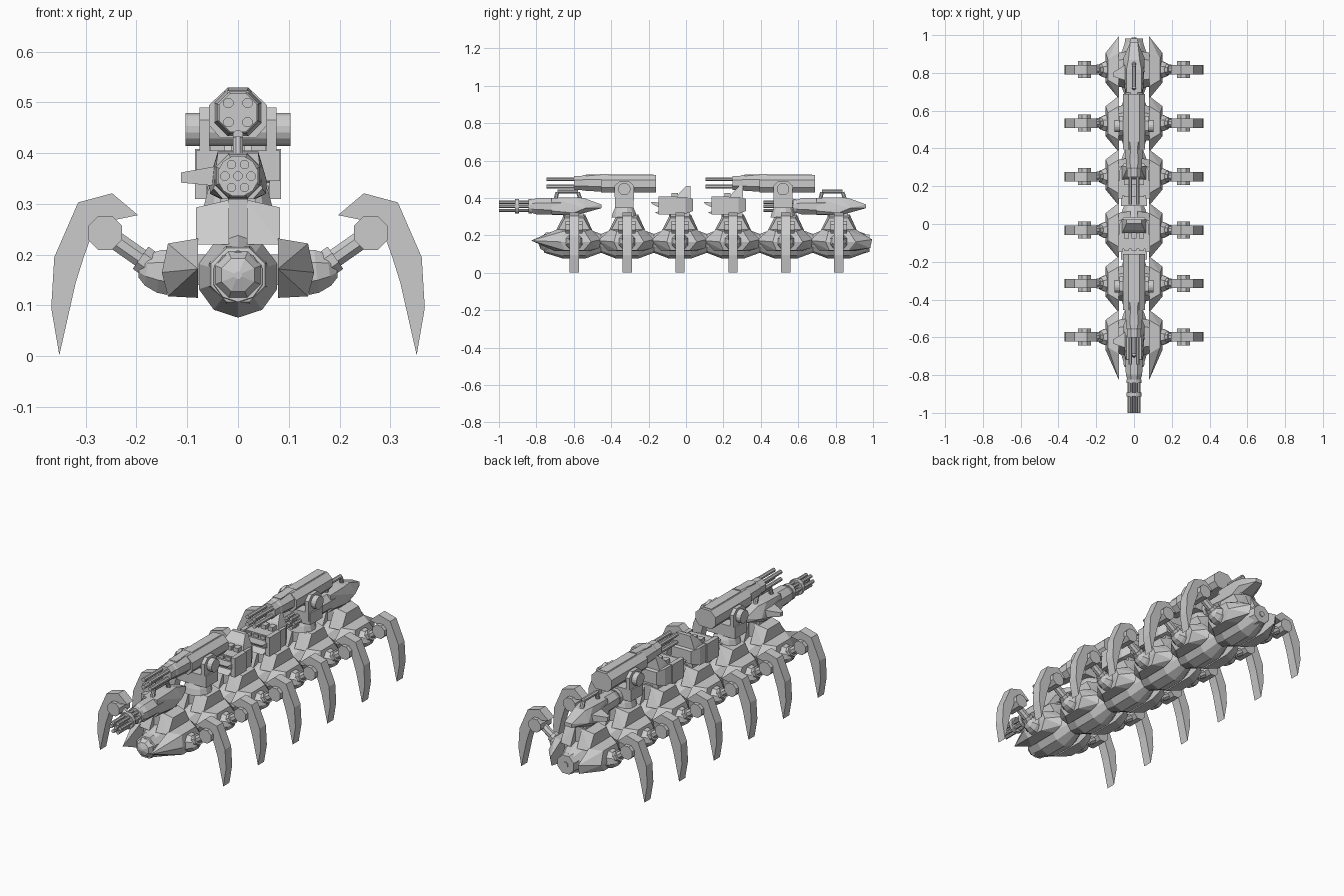
import bpy, bmesh, math
from mathutils import Vector

if "Cube" in bpy.data.objects:
    bpy.data.objects.remove(bpy.data.objects["Cube"])

def finish(bm, name):
    bmesh.ops.recalc_face_normals(bm, faces=bm.faces)
    me = bpy.data.meshes.new(name)
    bm.to_mesh(me)
    bm.free()
    ob = bpy.data.objects.new(name, me)
    bpy.context.collection.objects.link(ob)
    return ob

def hull(name, pts):
    bm = bmesh.new()
    vs = [bm.verts.new(p) for p in pts]
    r = bmesh.ops.convex_hull(bm, input=vs)
    bmesh.ops.delete(bm, geom=[v for v in bm.verts if not v.link_faces], context='VERTS')
    bmesh.ops.dissolve_limit(bm, angle_limit=0.01, verts=bm.verts, edges=bm.edges)
    return finish(bm, name)

def box(name, x0, x1, y0, y1, z0, z1):
    return hull(name, [(x, y, z) for x in (x0, x1) for y in (y0, y1) for z in (z0, z1)])

def prism(name, pts, y0, y1):
    bm = bmesh.new()
    f = bm.faces.new([bm.verts.new((x, y0, z)) for x, z in pts])
    r = bmesh.ops.extrude_face_region(bm, geom=[f])
    bmesh.ops.translate(bm, vec=(0, y1 - y0, 0),
                        verts=[g for g in r['geom'] if isinstance(g, bmesh.types.BMVert)])
    return finish(bm, name)

def lathe(name, start, direction, prof, n=8):
    """Rings of (distance, radius) along a direction."""
    d = Vector(direction).normalized()
    up = Vector((0, 0, 1)) if abs(d.z) < 0.9 else Vector((1, 0, 0))
    u = d.cross(up).normalized()
    v = u.cross(d)
    bm = bmesh.new()
    rings = []
    for t, r in prof:
        rings.append([bm.verts.new(Vector(start) + d * t + (u * math.cos(a) + v * math.sin(a)) * r)
                      for a in [2 * math.pi * (i + .5) / n for i in range(n)]])
    for a, b in zip(rings, rings[1:]):
        for i in range(n):
            j = (i + 1) % n
            bm.faces.new((a[i], a[j], b[j], b[i]))
    bm.faces.new(rings[0])
    bm.faces.new(rings[-1])
    return finish(bm, name)

def rod(name, a, b, r, n=8):
    d = Vector(b) - Vector(a)
    return lathe(name, a, d, [(0, r), (d.length, r)], n)

CLAW = [(.197, .278), (.248, .321), (.315, .303), (.362, .195), (.368, .095), (.352, .002),
        (.320, .144), (.304, .195), (.280, .262), (.245, .268)]
LEG_Y = [-.598 + .283 * i for i in range(6)]

def body_segment(y, first, last):
    # armoured barrel of the spine
    a, b = (-.16 if first else -.14), .145
    lathe("body_segment", (0, y, .157), (0, 1, 0),
          [(a, .05), (-.06, .081), (.06, .081), (b, .05)], 10)
    rod("spine_joint", (0, y + .12, .157), (0, y + .165, .157), .045, 10)
    # pedestal carrying the weapon, two cheeks with a narrow rib between
    for s in (1, -1):
        hull("pedestal_cheek", [(s * x, y + d, z) for x, d, z in [
            (.018, -.10, .22), (.083, -.09, .22), (.018, .10, .22), (.083, .09, .22),
            (.018, -.055, .308), (.083, -.05, .293), (.018, .06, .308), (.083, .05, .293)]])
    box("pedestal_rib", -.02, .02, y - .06, y + .06, .2, .312)
    for s in (1, -1):
        # faceted side plate
        f = -.23 if first else -.155
        r = .178 if last else .145
        inner = [(f, .172), (-.09, .232), (.09, .232), (r, .178), (r - .01, .132), (.08, .115), (-.10, .115)]
        outer = [(-.07, .165), (-.055, .222), (.055, .222), (.09, .165), (.05, .118), (-.05, .118)]
        hull("side_plate", [(s * .079, y + d, z) for d, z in inner] +
             [(s * (.15 if z == .165 else .138), y + d, z) for d, z in outer])
        box("plate_bracket", min(s * .05, s * .09), max(s * .05, s * .09), y - .06, y + .06, .14, .2)
        # hip socket, strut, knee and claw
        lathe("hip", (s * .135, y, .165), (s, 0, .12),
              [(0, .048), (.02, .046), (.045, .034), (.06, .018)])
        rod("leg_strut", (s * .165, y, .175), (s * .262, y, .243), .02)
        rod("strut_collar", (s * .165, y, .175), (s * .192, y, .194), .029)
        rod("knee", (s * .262, y - .045, .243), (s * .262, y + .045, .243), .036)
        prism("claw", [(s * x, z) for x, z in CLAW], y - .025, y + .025)

def rotary_gun(y):
    z = .355
    # six barrels round a core, two clamps
    for i in range(6):
        a = i * math.pi / 3
        x, dz = .026 * math.cos(a), .026 * math.sin(a)
        rod("rotary_barrel", (x, y - .402, z + dz), (x, y - .18, z + dz), .0095)
    rod("rotary_core", (0, y - .402, z), (0, y - .18, z), .0095)
    for d in (-.315, -.245):
        rod("barrel_clamp", (0, y + d, z), (0, y + d + .02, z), .041, 12)
    # receiver tapering to the tail
    lathe("receiver", (0, y, z), (0, 1, 0), [(-.225, .038), (-.20, .047), (-.06, .05)])
    hull("receiver_rear", [(s * x, y + d, h) for s in (1, -1) for x, d, h in [
        (.048, -.12, .33), (.04, -.12, .40), (.055, 0, .32), (.04, 0, .403), (.057, .06, .345),
        (.02, .145, .365), (.02, .145, .345), (.03, .05, .40), (.03, -.12, .31), (.035, .02, .31)]])
    # carrying handle
    for a, b in [((-.10, .39), (-.09, .43)), ((-.09, .435), (.02, .435)), ((.02, .43), (.035, .39))]:
        rod("carry_handle", (0, y + a[0], a[1]), (0, y + b[0], b[1]), .011)
    # ammunition feed on one side
    hull("feed_tray", [(x, y + d, h) for x, d, h in [
        (-.04, -.06, .335), (-.04, .03, .335), (-.04, -.06, .375), (-.04, .03, .375),
        (-.112, -.015, .342), (-.112, -.035, .342), (-.112, -.015, .362), (-.112, -.035, .362)]])
    box("gun_mount", -.035, .035, y - .05, y + .05, .295, .325)

def heavy_cannon(y):
    z = .48
    for x in (-.019, .019):
        for dz in (-.019, .019):
            rod("cannon_barrel", (x, y - .43, z + dz), (x, y - .23, z + dz), .0105)
    rod("barrel_band", (0, y - .285, z), (0, y - .235, z), .041)
    # chamfered housing
    lathe("cannon_housing", (0, y, z), (0, 1, 0), [(-.245, .04), (-.235, .045), (-.225, .045), (-.10, .053)])
    prof = [(.028, .522), (.057, .495), (.057, .455), (.035, .43)]
    prof = prof + [(-x, h) for x, h in reversed(prof)]
    prism("cannon_breech", prof, y - .14, y + .155)
    box("top_rail", -.022, .022, y - .22, y + .14, .50, .524)
    # trunnion and yoke
    yt = y - .015
    rod("trunnion", (-.103, yt, .447), (.103, yt, .447), .033, 16)
    for s in (1, -1):
        x0, x1 = sorted((s * .056, s * .076))
        hull("yoke_arm", [(x, yt + d, h) for x in (x0, x1) for d, h in [
            (-.05, .35), (.05, .35), (-.052, .465), (-.025, .49), (.025, .49), (.052, .465)]])
    box("yoke_base", -.083, .083, yt - .05, yt + .05, .345, .405)
    lathe("turntable", (0, yt, .295), (0, 0, 1), [(0, .07), (.03, .062), (.055, .05)], 12)

def missile_pod(y):
    box("pod_base", -.05, .05, y - .05, y + .05, .295, .33)
    # main box with tapered tail
    hull("pod_body", [(s * x, y + d, h) for s in (1, -1) for x, d, h in [
        (.078, -.10, .315), (.078, -.10, .405), (.078, .03, .315), (.078, .03, .405),
        (.055, .07, .33), (.055, .07, .395)]])
    for s in (1, -1):
        x0, x1 = sorted((s * .062, s * .085))
        box("pod_side", x0, x1, y - .115, y - .02, .31, .408)
    # front doors standing forward, and raised rear shield
    hull("front_hatch", [(x, y + d, h) for x in (-.07, .07) for d, h in [
        (-.155, .378), (-.15, .368), (-.095, .34), (-.095, .375)]])
    hull("front_lip", [(x, y + d, h) for x in (-.06, .06) for d, h in [
        (-.135, .32), (-.10, .312), (-.10, .335)]])
    hull("rear_shield", [(s * x, y + d, h) for s in (1, -1) for x, d, h in [
        (.065, -.02, .40), (.065, .055, .40), (.04, .055, .465), (.04, .035, .465), (.055, 0, .43)]])
    for x in (-.04, 0, .04):
        box("launch_tube", x - .014, x + .014, y - .045, y - .012, .40, .425)
        box("front_slot", x - .014, x + .014, y - .108, y - .09, .385, .40)

for i, y in enumerate(LEG_Y):
    body_segment(y, i == 0, i == 5)
    (rotary_gun, heavy_cannon, missile_pod)[min(i, 5 - i)](y)

# nose at the front, thruster ring at the rear
lathe("nose", (0, LEG_Y[0], .16), (0, -1, 0), [(.12, .062), (.155, .058), (.157, .05), (.18, .035), (.19, .008)])
lathe("tail_ring", (0, LEG_Y[5], .157), (0, 1, 0), [(.13, .055), (.165, .05), (.165, .036), (.145, .03)])
rod("tail_core", (0, LEG_Y[5] + .14, .157), (0, LEG_Y[5] + .17, .157), .015)
